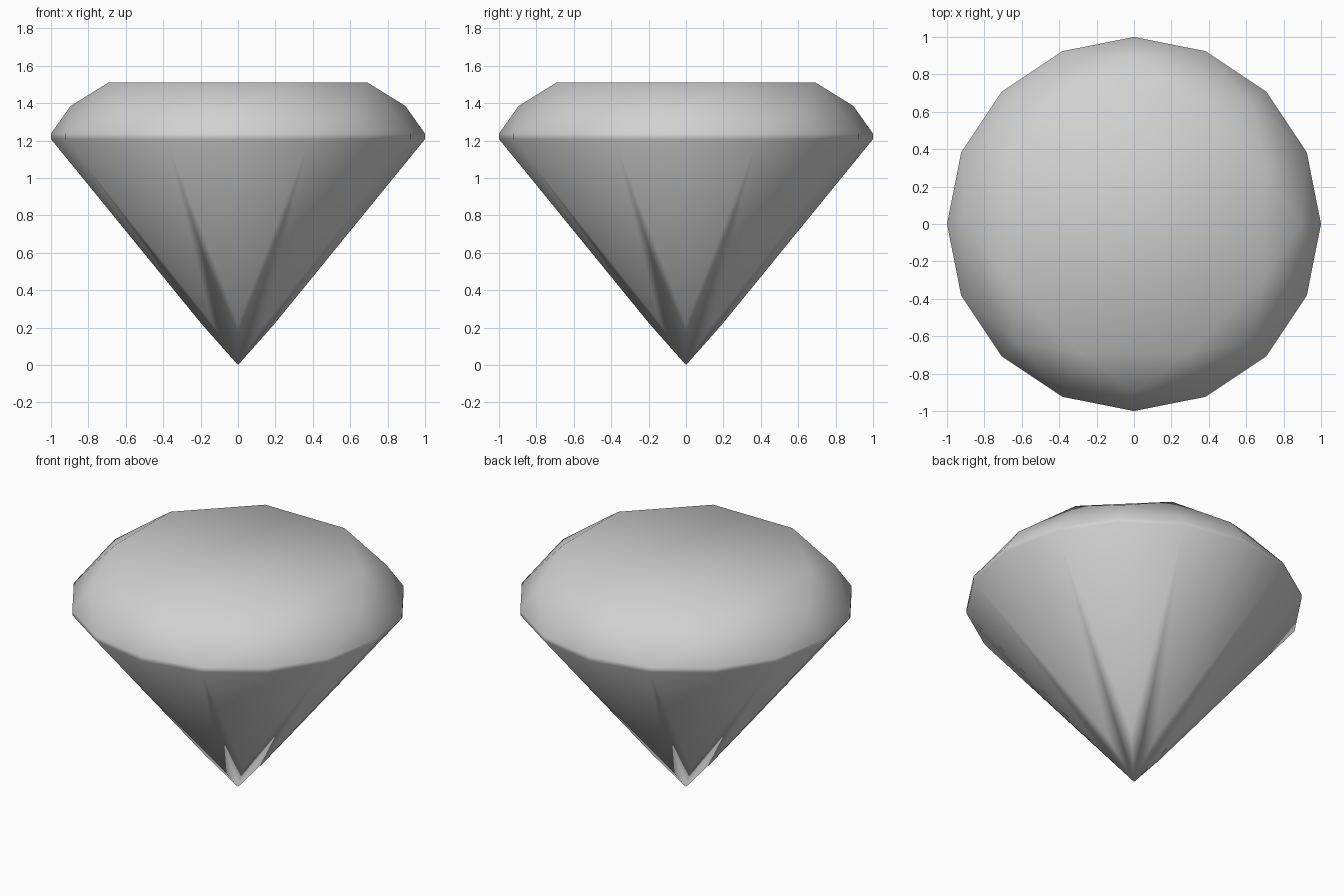
import bpy
import bmesh
from math import cos, sin, pi

cube = bpy.data.objects.get("Cube")
if cube:
    bpy.data.objects.remove(cube)

SIDES = 8          # main facets around the stone
STEP = pi / SIDES  # half the angle between two main facets

mat = bpy.data.materials.new("pale_grey")
mat.use_nodes = True
GREY = (0.64, 0.64, 0.64, 1)
mat.diffuse_color = GREY
mat.node_tree.nodes["Principled BSDF"].inputs["Base Color"].default_value = GREY

bm = bmesh.new()


def ring(count, radius, z, offset=0.0):
    """A level circle of vertices."""
    return [bm.verts.new((radius * cos(offset + 2 * pi * i / count),
                          radius * sin(offset + 2 * pi * i / count), z))
            for i in range(count)]


# Levels from the top table to the bottom point
table = ring(SIDES, 0.75, 1.51, STEP)
crown = ring(SIDES, 0.895, 1.385)
girdle_top = ring(2 * SIDES, 1.0, 1.237)
girdle_low = ring(2 * SIDES, 1.0, 1.208)
pavilion = ring(SIDES, 0.195, 0.22)
culet = bm.verts.new((0, 0, 0))

bm.faces.new(table)
for i in range(SIDES):
    j = (i + 1) % SIDES
    g, nxt, prv = 2 * i, 2 * i + 1, 2 * i - 1
    # Crown: star, kite and upper girdle facets
    bm.faces.new((table[i - 1], crown[i], table[i]))
    bm.faces.new((table[i], crown[i], girdle_top[nxt], crown[j]))
    bm.faces.new((crown[i], girdle_top[prv], girdle_top[g]))
    bm.faces.new((crown[i], girdle_top[g], girdle_top[nxt]))
    # Girdle band
    for k in (prv, g):
        bm.faces.new((girdle_top[k], girdle_low[k], girdle_low[k + 1], girdle_top[k + 1]))
    # Pavilion: lower girdle facets and long kites
    bm.faces.new((pavilion[i], girdle_low[g], girdle_low[prv]))
    bm.faces.new((pavilion[i], girdle_low[nxt], girdle_low[g]))
    bm.faces.new((culet, pavilion[j], girdle_low[nxt], pavilion[i]))

bmesh.ops.recalc_face_normals(bm, faces=bm.faces)
for face in bm.faces:
    face.smooth = True

mesh = bpy.data.meshes.new("gemstone")
bm.to_mesh(mesh)
bm.free()
mesh.materials.append(mat)
gem = bpy.data.objects.new("gemstone", mesh)
bpy.context.collection.objects.link(gem)
